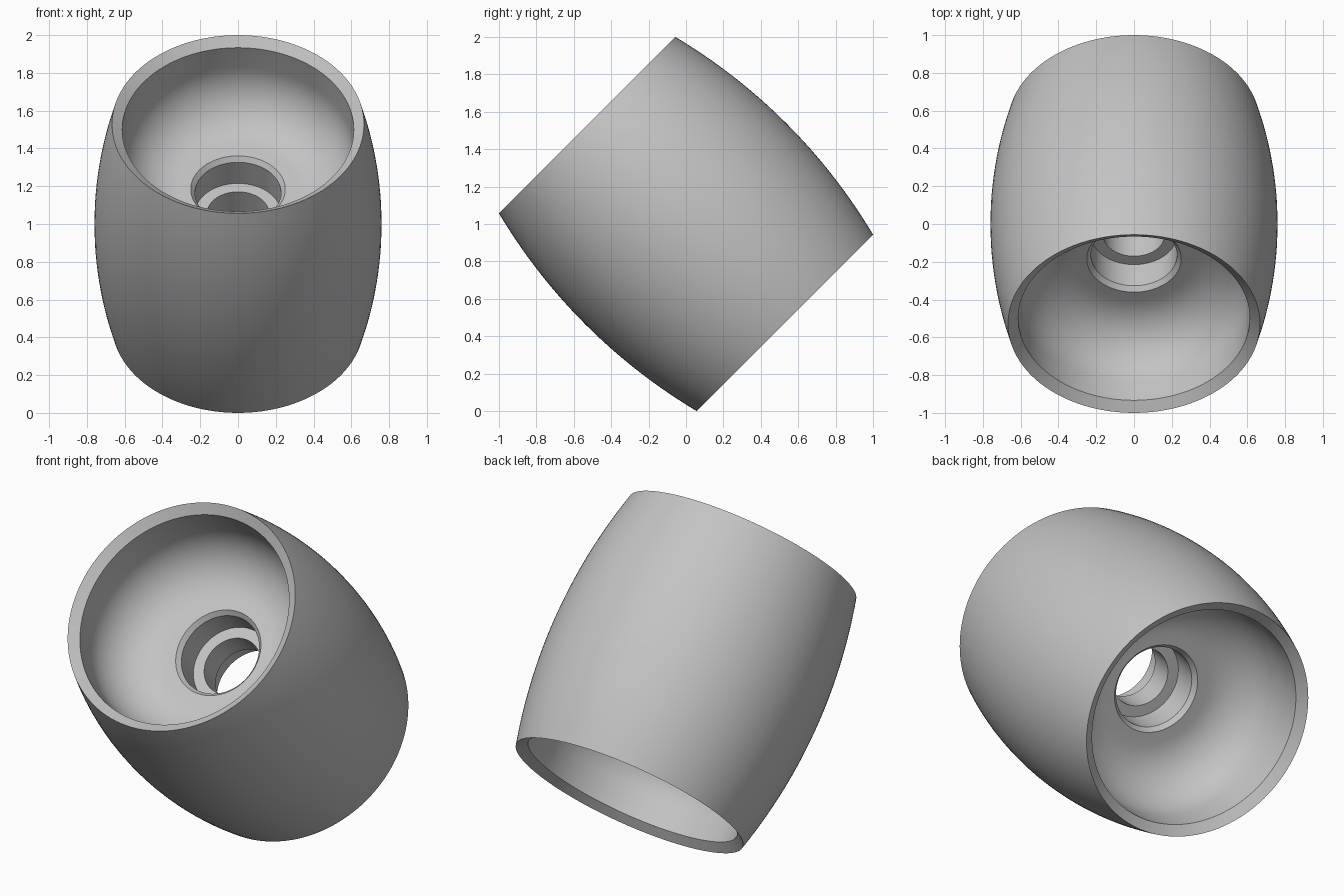
import bpy
import bmesh
from math import pi, sin, cos, sqrt, radians
from mathutils import Matrix, Vector

cube = bpy.data.objects.get("Cube")
if cube:
    bpy.data.objects.remove(cube)

HALF, R_END, R_MID = 0.747, 0.667, 0.76   # barrel half length and radii
R_WALL, RIM_IN = 0.613, 0.707             # inner wall and inner rim height
FLOOR, FILLET = 0.26, 0.3                 # web face and its rounded corner

# Material
grey = bpy.data.materials.new("plain grey")
grey.use_nodes = True
colour = (0.55, 0.55, 0.55, 1)
grey.diffuse_color = colour
grey.node_tree.nodes["Principled BSDF"].inputs["Base Color"].default_value = colour

# Upper half profile as (radius, height): outer arc from the middle to the rim
bulge = R_MID - R_END
arc_r = (HALF ** 2 + bulge ** 2) / (2 * bulge)
half = []
for i in range(17):
    h = HALF * i / 16
    half.append((R_MID - arc_r + sqrt(arc_r ** 2 - h ** 2), h))

# Sloping rim, inner wall and rounded bowl
half.append((R_WALL, RIM_IN))
for i in range(15):
    a = pi / 2 * i / 14
    half.append((R_WALL - FILLET + FILLET * cos(a),
                 FLOOR + FILLET - FILLET * sin(a)))

# Chamfered bearing seat and axle bore
half += [(0.25, FLOOR), (0.228, 0.234), (0.228, 0.076), (0.165, 0.076)]

# Closed profile: the half and its mirror below
profile = half + [(r, -h) for r, h in reversed(half) if h > 0]

# Revolve into the wheel
bm = bmesh.new()
verts = [bm.verts.new((r, 0, h)) for r, h in profile]
edges = [bm.edges.new((v, verts[(i + 1) % len(verts)])) for i, v in enumerate(verts)]
bmesh.ops.spin(bm, geom=verts + edges, cent=(0, 0, 0), axis=(0, 0, 1),
               angle=2 * pi, steps=128, use_merge=True)
bmesh.ops.remove_doubles(bm, verts=bm.verts, dist=0.0001)
bmesh.ops.recalc_face_normals(bm, faces=bm.faces)

# Tilt the axle 45 degrees and stand it on the floor
bm.transform(Matrix.Translation(Vector((0, 0, 1))) @ Matrix.Rotation(radians(45), 4, "X"))
mesh = bpy.data.meshes.new("wheel")
bm.to_mesh(mesh)
bm.free()
mesh.materials.append(grey)

wheel = bpy.data.objects.new("wheel", mesh)
bpy.context.collection.objects.link(wheel)
bpy.context.view_layer.objects.active = wheel
wheel.select_set(True)
bpy.ops.object.shade_smooth_by_angle(angle=radians(25))
